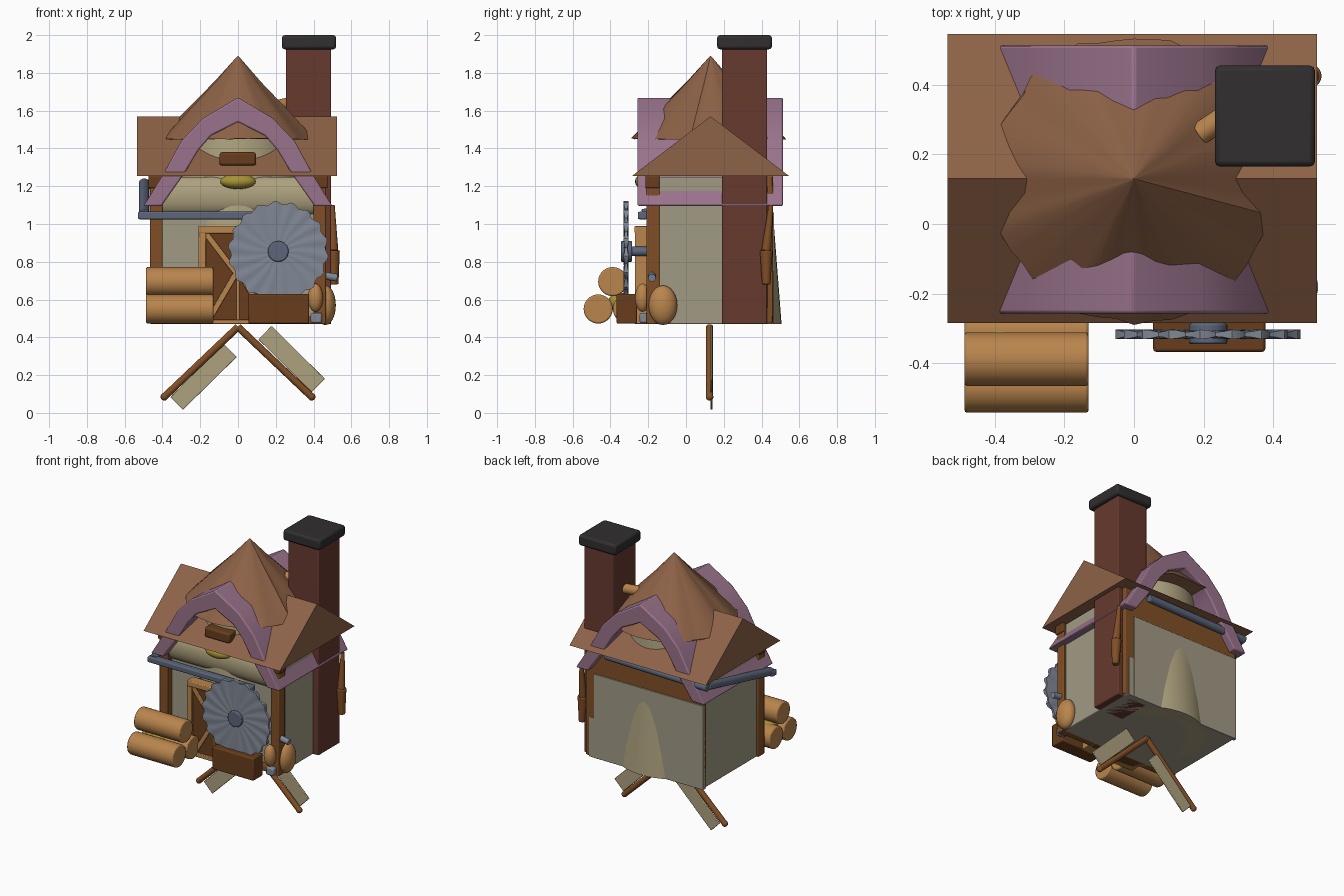
import bpy, bmesh, random
from math import sin, cos, pi, radians, sqrt
from mathutils import Vector

if "Cube" in bpy.data.objects:
    bpy.data.objects.remove(bpy.data.objects["Cube"])
random.seed(4)

def mat(name, r, g, b):
    m = bpy.data.materials.new(name)
    m.diffuse_color = tuple((c / 255) ** 2.2 for c in (r, g, b)) + (1,)
    m.use_nodes = True
    m.node_tree.nodes["Principled BSDF"].inputs["Base Color"].default_value = m.diffuse_color
    return m

ROOF = mat("roof_brown", 140, 98, 72)
PURPLE = mat("purple_tile", 152, 114, 138)
PLASTER = mat("plaster", 160, 153, 132)
CREAM = mat("cream", 172, 160, 125)
WOOD = mat("wood", 128, 80, 42)
LIGHT = mat("light_wood", 184, 132, 78)
DARK = mat("dark_wood", 104, 64, 34)
BRICK = mat("brick", 102, 60, 50)
CAP = mat("cap", 52, 50, 50)
METAL = mat("metal", 128, 135, 148)
GUTTER = mat("gutter_metal", 92, 102, 122)
YELLOW = mat("yellow", 165, 145, 55)

def finish(name, bm, m, smooth=True, bevel=0):
    bmesh.ops.recalc_face_normals(bm, faces=bm.faces)
    me = bpy.data.meshes.new(name)
    bm.to_mesh(me)
    bm.free()
    o = bpy.data.objects.new(name, me)
    bpy.context.collection.objects.link(o)
    me.materials.append(m)
    if bevel:
        b = o.modifiers.new("bevel", "BEVEL")
        b.width, b.segments = bevel, 2
    if smooth:
        bpy.ops.object.select_all(action="DESELECT")
        o.select_set(True)
        bpy.context.view_layer.objects.active = o
        bpy.ops.object.shade_smooth_by_angle(angle=radians(35))
    return o

def box(name, x, y, z, m, bevel=0.006):
    """Box from (min, max) pairs."""
    bm = bmesh.new()
    bmesh.ops.create_cube(bm, size=1)
    for v in bm.verts:
        v.co = Vector([(a + b) / 2 + c * (b - a) for c, (a, b) in zip(v.co, (x, y, z))])
    return finish(name, bm, m, bevel=bevel)

def rod(name, a, b, r, m, r2=None, seg=20, bevel=0):
    a, b = Vector(a), Vector(b)
    bm = bmesh.new()
    bmesh.ops.create_cone(bm, cap_ends=True, segments=seg, radius1=r,
                          radius2=r if r2 is None else r2, depth=(b - a).length)
    o = finish(name, bm, m, bevel=bevel)
    o.rotation_mode = "QUATERNION"
    o.rotation_quaternion = Vector((0, 0, 1)).rotation_difference(b - a)
    o.location = (a + b) / 2
    return o

def beam(name, a, b, w, t, m):
    """Flat board in the xz plane, w wide and t deep."""
    a, b = Vector(a), Vector(b)
    d = (b - a).normalized()
    s = Vector((d.z, 0, -d.x)) * w / 2
    return extrude(name, [(p.x, p.z) for p in (a + s, b + s, b - s, a - s)],
                   a.y - t / 2, a.y + t / 2, m, bevel=0.004)

def extrude(name, pts, y0, y1, m, bevel=0, axis="y", steps=1, wobble=0):
    """Closed profile swept along y (profile is x,z) or x (profile is y,z)."""
    bm = bmesh.new()
    rings = []
    for i in range(steps + 1):
        t = y0 + (y1 - y0) * i / steps
        j = lambda: random.uniform(-wobble, wobble)
        rings.append([bm.verts.new((p + j(), t, q) if axis == "y" else (t, p, q)) for p, q in pts])
    n = len(pts)
    for r, s in zip(rings, rings[1:]):
        for i in range(n):
            bm.faces.new((r[i], r[(i + 1) % n], s[(i + 1) % n], s[i]))
    bm.faces.new(rings[0])
    bm.faces.new(rings[-1])
    return finish(name, bm, m, bevel=bevel)

def blob(name, c, r, m):
    bm = bmesh.new()
    bmesh.ops.create_uvsphere(bm, u_segments=20, v_segments=12, radius=1)
    for v in bm.verts:
        v.co = Vector([v.co[i] * r[i] + c[i] for i in range(3)])
    return finish(name, bm, m)

# House body with timber back wall and corner posts
box("house_walls", (-.45, .45), (-.16, .455), (.47, 1.25), PLASTER)
box("back_timber", (-.46, .46), (.43, .46), (.475, 1.255), WOOD)
box("back_panel", (-.46, .39), (.44, .467), (.47, 1.06), PLASTER, .002)
box("back_panel_step", (.38, .43), (.44, .465), (.47, .75), PLASTER, .002)
for s in (-1, 1):
    box("front_post", sorted((s * .40, s * .465)), (-.21, -.14), (.47, 1.255), WOOD)
    box("eave_bracket", sorted((s * .39, s * .475)), (-.215, -.14), (1.19, 1.255), DARK)
box("front_sill", (-.46, .46), (-.2, -.14), (.47, .51), WOOD)

# Tapered round tower passing through the house, and its pointed roof
rod("tower", (0, .13, .47), (0, .13, 1.45), .376, CREAM, .30, 48)
bm = bmesh.new()
N = 48
levels = [(1.89, .002), (1.75, .125), (1.6, .27), (1.45, .41)]
jit = [random.uniform(-.012, .012) for _ in range(N)]
rings = [[bm.verts.new(((r + jit[i] * r / .41) * cos(2 * pi * i / N),
                        .13 + (r + jit[i] * r / .41) * sin(2 * pi * i / N), z + jit[i] * r))
          for i in range(N)] for z, r in levels]
for r, s in zip(rings, rings[1:]):
    for i in range(N):
        bm.faces.new((r[i], r[(i + 1) % N], s[(i + 1) % N], s[i]))
bm.faces.new(rings[0])
bm.faces.new(rings[-1])
finish("tower_roof", bm, ROOF)

# Main roof prism with ridge along x
extrude("main_roof", [(-.285, 1.255), (.13, 1.57), (.545, 1.255)], -.535, .525, ROOF, axis="x")

# Purple cross gable with bent, flared slopes
outer = [(.0, 1.67), (.185, 1.56), (.30, 1.44), (.395, 1.265), (.50, 1.095)]
inner = [(.0, 1.54), (.14, 1.47), (.21, 1.39), (.285, 1.265), (.405, 1.095)]
profile = outer + inner[::-1] + [(-x, z) for x, z in inner[1:]] + [(-x, z) for x, z in outer[:0:-1]]
extrude("cross_gable_roof", profile, -.257, .513, PURPLE, bevel=.008)

# Chimney
box("chimney", (.255, .493), (.19, .43), (.47, 1.95), BRICK)
box("chimney_cap", (.232, .52), (.165, .455), (1.925, 2.0), CAP, .015)
rod("chimney_peg", (.19, .26, 1.62), (.28, .32, 1.64), .033, LIGHT)

# Rolled awning, lamp and ridge block over the entrance
pts = [(-.15 + .055 * cos(2 * pi * i / 24), 1.15 + .1 * sin(2 * pi * i / 24)) for i in range(24)]
extrude("awning", pts, -.40, .40, CREAM, axis="x")
blob("lamp", (0, -.22, 1.225), (.095, .05, .04), YELLOW)
box("ridge_block", (-.098, .095), (-.235, -.1), (1.31, 1.38), DARK, .012)

# Gutters: front, left and back
box("front_gutter", (-.53, .28), (-.255, -.205), (1.025, 1.065), GUTTER, .008)
rod("left_gutter", (-.497, -.23, 1.05), (-.497, .47, 1.215), .028, GUTTER, bevel=.004)
rod("back_gutter", (-.51, .485, 1.21), (.28, .485, 1.225), .026, GUTTER, bevel=.004)

# Door with frame and braces
box("door", (-.19, .19), (-.255, -.15), (.47, .97), DARK)
for x in (-.19, 0, .19):
    box("door_upright", (x - .02, x + .02) if x else (-.009, .009), (-.27, -.2), (.47, .99), LIGHT, .004)
box("door_lintel", (-.21, .21), (-.272, -.2), (.95, .99), LIGHT)
box("door_step", (-.21, .21), (-.272, -.2), (.47, .495), LIGHT, .004)
for s in (-1, 1):
    beam("door_brace_upper", (s * .17, -.255, .95), (s * .01, -.255, .74), .03, .02, LIGHT)
    beam("door_brace_lower", (s * .15, -.255, .50), (s * .01, -.255, .74), .03, .02, LIGHT)

# Fluted fan wheel and hub
bm = bmesh.new()
N = 72
rad = [.04, .10, .17, .225, .258]
rings = []
for side in (-1, 1):
    for k, r in enumerate(rad[::side]):
        ring = []
        for i in range(N):
            a = 2 * pi * i / N
            w = sin(18 * a + r * 14) * r / .258
            rr = r + .01 * w * (r > .2)
            y = -.317 + side * (.010 + .004 * w)
            ring.append(bm.verts.new((.213 + rr * cos(a), y, .855 + rr * sin(a))))
        rings.append(ring)
for k, r in enumerate(rings):
    s = rings[(k + 1) % len(rings)]
    for i in range(N):
        bm.faces.new((r[i], r[(i + 1) % N], s[(i + 1) % N], s[i]))
finish("fan_wheel", bm, METAL)
rod("wheel_hub", (.213, -.345, .855), (.213, -.285, .855), .055, GUTTER, bevel=.006)
rod("wheel_axle", (.213, -.3, .855), (.213, -.15, .855), .025, GUTTER)

# Crate under the wheel
box("crate", (.055, .377), (-.367, -.26), (.472, .63), DARK, .008)

# Stacked logs with straw between them
for y, z in ((-.465, .55), (-.31, .55), (-.388, .695)):
    rod("log", (-.487, y, z), (-.13, y, z), .077, LIGHT, seg=28, bevel=.008)
blob("straw", (-.385, -.345, .585), (.08, .07, .05), YELLOW)

# Sack, lantern and hanging tool on the right side
blob("sack", (.463, -.122, .57), (.055, .076, .105), LIGHT)
blob("front_sack", (.41, -.23, .61), (.04, .04, .075), LIGHT)
rod("lantern_arm", (.44, -.18, .73), (.525, -.18, .715), .02, METAL)
box("bucket", (.385, .445), (-.245, -.2), (.475, .53), METAL, .01)
rod("tool_handle", (.50, .45, 1.1), (.505, .425, .86), .012, WOOD, .026)
rod("tool_blade", (.505, .425, .86), (.51, .425, .68), .034, WOOD, .022, bevel=.006)

# Crossed legs with plank panels
for s in (-1, 1):
    rod("leg_pole", (0, .125, .455), (s * .39, .125, .085), .019, WOOD)
    blob("pole_end", (s * .39, .125, .085), (.02, .02, .02), WOOD)
beam("left_leg_panel", (-.325, .135, .05), (-.04, .135, .33), .095, .012, CREAM)
beam("right_leg_panel", (.1425, .135, .425), (.425, .135, .145), .1, .012, CREAM)
